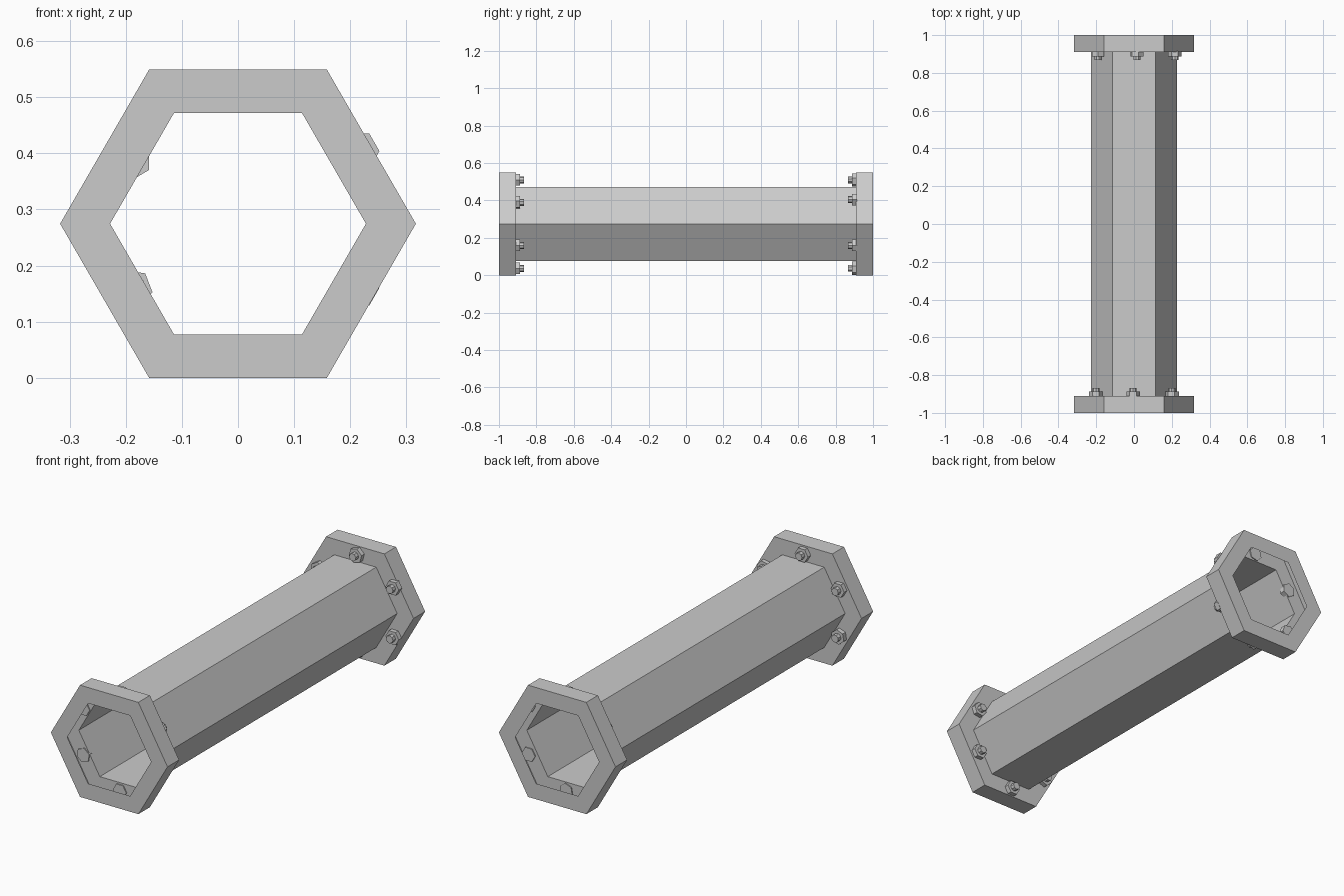
import bpy, bmesh, math

if "Cube" in bpy.data.objects:
    bpy.data.objects.remove(bpy.data.objects["Cube"])

CZ = 0.2745          # height of the pipe axis
R_OUT, R_IN = 0.317, 0.228
Y_END, Y_PLATE = 1.0, 0.91


def ring(bm, r, y, n=6, x=0.0, z=CZ, rot=0.0):
    return [bm.verts.new((x + r * math.cos(rot + 2 * math.pi * i / n), y,
                          z + r * math.sin(rot + 2 * math.pi * i / n)))
            for i in range(n)]


def bridge(bm, a, b):
    n = len(a)
    for i in range(n):
        j = (i + 1) % n
        bm.faces.new((a[i], a[j], b[j], b[i]))


def finish(bm, name):
    bmesh.ops.recalc_face_normals(bm, faces=bm.faces[:])
    me = bpy.data.meshes.new(name)
    bm.to_mesh(me)
    bm.free()
    ob = bpy.data.objects.new(name, me)
    bpy.context.collection.objects.link(ob)
    return ob


# Hexagonal pipe: thin open shell
bm = bmesh.new()
bridge(bm, ring(bm, R_IN, Y_PLATE), ring(bm, R_IN, -Y_PLATE))
finish(bm, "pipe")


# End flange: hollow collar, open towards the bore
def flange(name, s):
    bm = bmesh.new()
    loops = [ring(bm, R_IN, s * Y_END), ring(bm, R_OUT, s * Y_END),
             ring(bm, R_OUT, s * Y_PLATE), ring(bm, R_IN, s * Y_PLATE)]
    for a, b in zip(loops, loops[1:]):
        bridge(bm, a, b)
    finish(bm, name)


# Bolt: hexagonal nut with a narrower stud on top
def bolt(name, s, x, z, deg):
    bm = bmesh.new()
    for r, y0, y1, n in ((0.036, 0.915, 0.888, 6), (0.019, 0.89, 0.867, 8)):
        a = ring(bm, r, s * y0, n, x, z, math.radians(deg))
        b = ring(bm, r, s * y1, n, x, z, math.radians(deg))
        bridge(bm, a, b)
        bm.faces.new(a)
        bm.faces.new(b)
    finish(bm, name)


flange("front_flange", -1)
flange("back_flange", 1)

# Hand-placed bolts: x, z, twist in degrees
BACK = [(0.216, 0.404, 0), (0.015, 0.51, 15), (-0.19, 0.388, 30),
        (-0.188, 0.158, -9), (0.012, 0.037, 20), (0.216, 0.16, 0)]
FRONT = [(0.202, 0.39, 10), (-0.005, 0.51, 0), (-0.202, 0.39, 0),
         (-0.202, 0.16, 20), (-0.003, 0.037, 0), (0.202, 0.16, 0)]
for side, s, spots in (("back", 1, BACK), ("front", -1, FRONT)):
    for i, (x, z, deg) in enumerate(spots):
        bolt(f"{side}_bolt_{i + 1}", s, x, z, deg)
